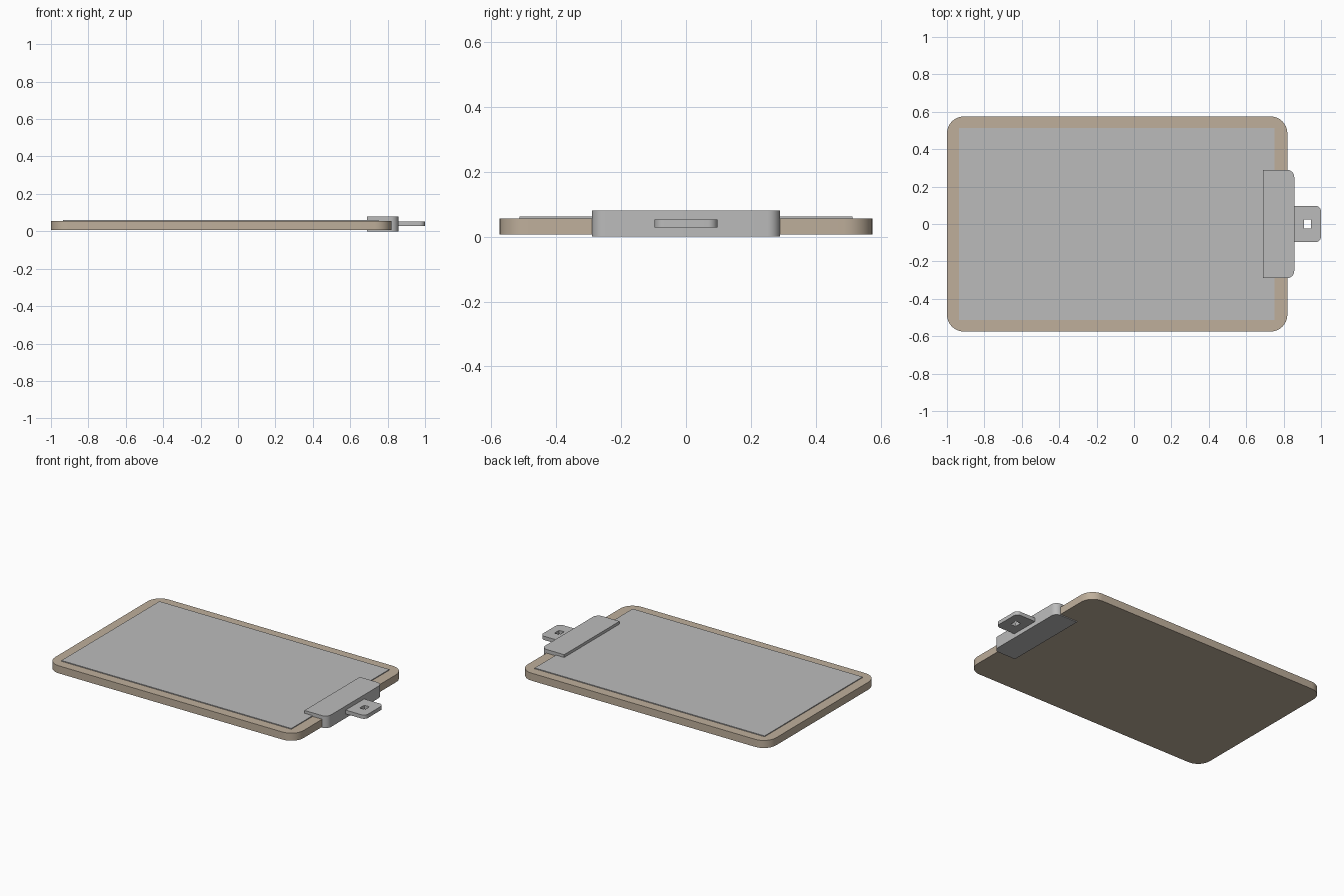
import bpy, bmesh, math

if "Cube" in bpy.data.objects:
    bpy.data.objects.remove(bpy.data.objects["Cube"])


def material(name, rgb):
    m = bpy.data.materials.new(name)
    m.diffuse_color = (*rgb, 1.0)
    m.use_nodes = True
    m.node_tree.nodes["Principled BSDF"].inputs["Base Color"].default_value = m.diffuse_color
    return m


wood = material("tan board", (0.52, 0.43, 0.33))
grey = material("light grey", (0.50, 0.50, 0.50))


def outline(x0, x1, y0, y1, r_left, r_right, seg=8):
    """Counter-clockwise rectangle with separate left and right corner radii."""
    pts = []
    corners = [(x1, y1, -1, -1, r_right, 0), (x0, y1, 1, -1, r_left, 90),
               (x0, y0, 1, 1, r_left, 180), (x1, y0, -1, 1, r_right, 270)]
    for x, y, sx, sy, r, start in corners:
        if r == 0:
            pts.append((x, y))
            continue
        for i in range(seg + 1):
            a = math.radians(start + 90 * i / seg)
            pts.append((x + sx * r + r * math.cos(a), y + sy * r + r * math.sin(a)))
    return pts


def slab(name, mat, pts, z0, z1, hole=None):
    """Extruded outline; a hole must have as many points as the outline."""
    bm = bmesh.new()
    n = len(pts)

    def ring(p, z):
        return [bm.verts.new((x, y, z)) for x, y in p]

    def bridge(a, b):
        for i in range(n):
            j = (i + 1) % n
            bm.faces.new((a[i], a[j], b[j], b[i]))

    low, high = ring(pts, z0), ring(pts, z1)
    bridge(low, high)
    if hole:
        hole_low, hole_high = ring(hole, z0), ring(hole, z1)
        bridge(high, hole_high)
        bridge(hole_high, hole_low)
        bridge(hole_low, low)
    else:
        bm.faces.new(high)
        bm.faces.new(low[::-1])
    bmesh.ops.recalc_face_normals(bm, faces=bm.faces)
    me = bpy.data.meshes.new(name)
    bm.to_mesh(me)
    bm.free()
    me.materials.append(mat)
    ob = bpy.data.objects.new(name, me)
    bpy.context.collection.objects.link(ob)
    bpy.ops.object.select_all(action='DESELECT')
    ob.select_set(True)
    bpy.context.view_layer.objects.active = ob
    bpy.ops.object.shade_smooth_by_angle(angle=math.radians(30))
    return ob


# Board with rounded corners
slab("board", wood, outline(-1, 0.82, -0.575, 0.575, 0.09, 0.09), 0.006, 0.056)

# Thin sheet lying on the board
slab("sheet", grey, outline(-0.935, 0.75, -0.513, 0.513, 0, 0), 0.05, 0.0615)

# Clip wrapped round the end of the board
slab("clip", grey, outline(0.69, 0.857, -0.29, 0.29, 0, 0.04), 0.0, 0.08)

# Hanging tab with a slot
slab("hanging_tab", grey, outline(0.825, 1.0, -0.097, 0.097, 0.03, 0.03), 0.028, 0.053,
     hole=outline(0.909, 0.947, -0.024, 0.024, 0.004, 0.004))
